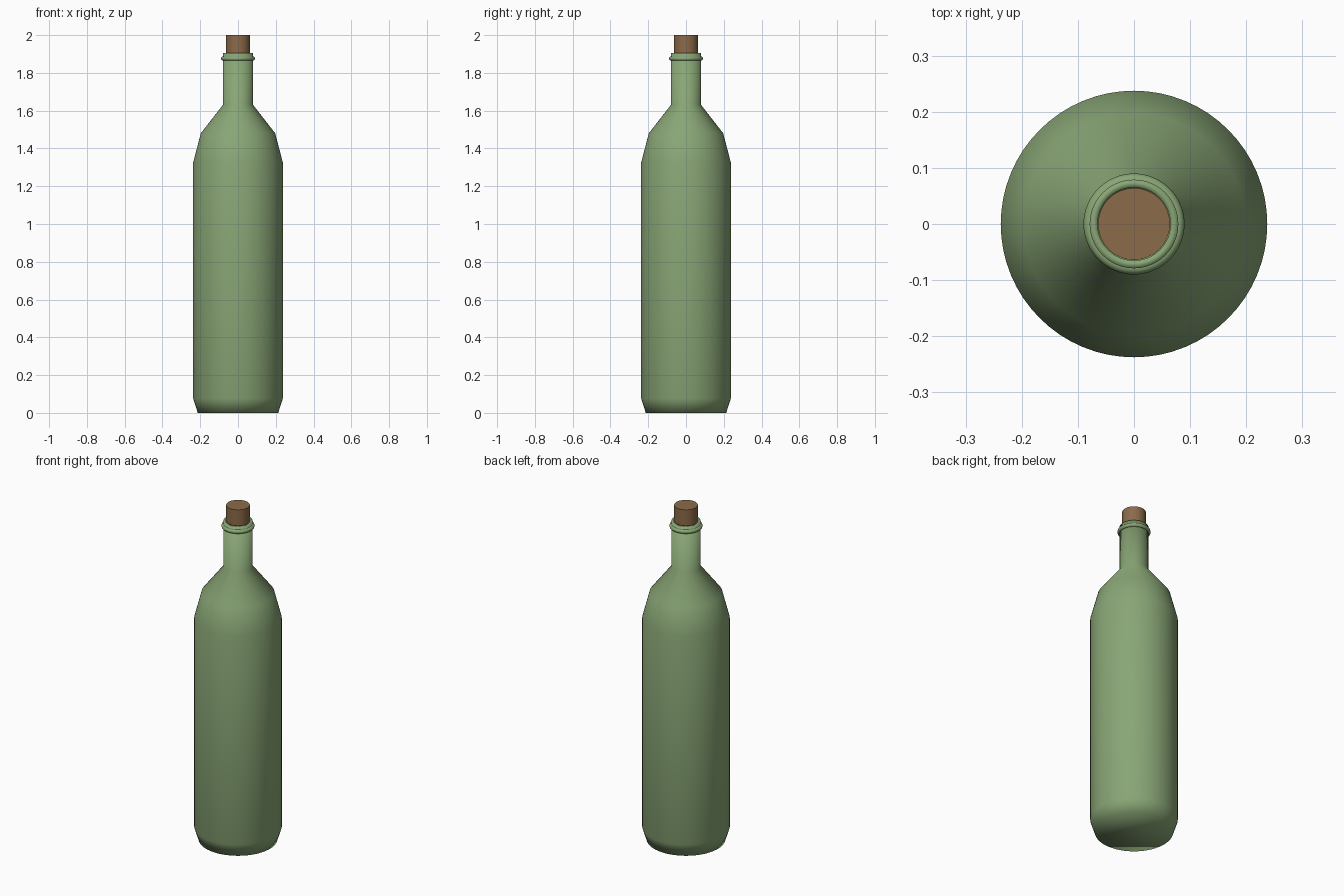
import bpy, bmesh, math

if "Cube" in bpy.data.objects:
    bpy.data.objects.remove(bpy.data.objects["Cube"])

SEG = 64


def material(name, rgb):
    m = bpy.data.materials.new(name)
    m.diffuse_color = (*rgb, 1.0)
    m.use_nodes = True
    m.node_tree.nodes["Principled BSDF"].inputs["Base Color"].default_value = m.diffuse_color
    return m


def lathe(name, profile, mat, cap_bottom=True, cap_top=True, closed=False):
    """Revolve (radius, z) points around the z axis."""
    bm = bmesh.new()
    rings = []
    for r, z in profile:
        rings.append([bm.verts.new((r * math.cos(2 * math.pi * i / SEG),
                                    r * math.sin(2 * math.pi * i / SEG), z))
                      for i in range(SEG)])
    pairs = list(zip(rings, rings[1:]))
    if closed:
        pairs.append((rings[-1], rings[0]))
    for a, b in pairs:
        for i in range(SEG):
            j = (i + 1) % SEG
            bm.faces.new((a[i], a[j], b[j], b[i]))
    if cap_bottom and not closed:
        bm.faces.new(rings[0][::-1])
    if cap_top and not closed:
        bm.faces.new(rings[-1])
    for f in bm.faces:
        f.smooth = True
    mesh = bpy.data.meshes.new(name)
    bm.to_mesh(mesh)
    bm.free()
    mesh.materials.append(mat)
    obj = bpy.data.objects.new(name, mesh)
    bpy.context.collection.objects.link(obj)
    return obj


green = material("bottle_green", (0.25, 0.38, 0.18))
brown = material("cork_brown", (0.26, 0.145, 0.066))

# glass body: base, wall, shoulder, neck, lip and inner neck wall
lathe("bottle_body", [
    (0.213, 0.0), (0.2375, 0.077), (0.2375, 1.325), (0.197, 1.48),
    (0.079, 1.632), (0.079, 1.905), (0.065, 1.905), (0.065, 1.80)], green)

# rounded ring below the lip
lathe("neck_ring", [
    (0.078 + 0.012 * math.cos(2 * math.pi * k / 12),
     1.876 + 0.012 * math.sin(2 * math.pi * k / 12)) for k in range(12)],
    green, closed=True)

# cork stopper, with crisp rims
cork = lathe("cork", [(0.064, 1.81), (0.064, 2.0)], brown)
bpy.context.view_layer.objects.active = cork
cork.select_set(True)
bpy.ops.object.shade_smooth_by_angle(angle=math.radians(30))
